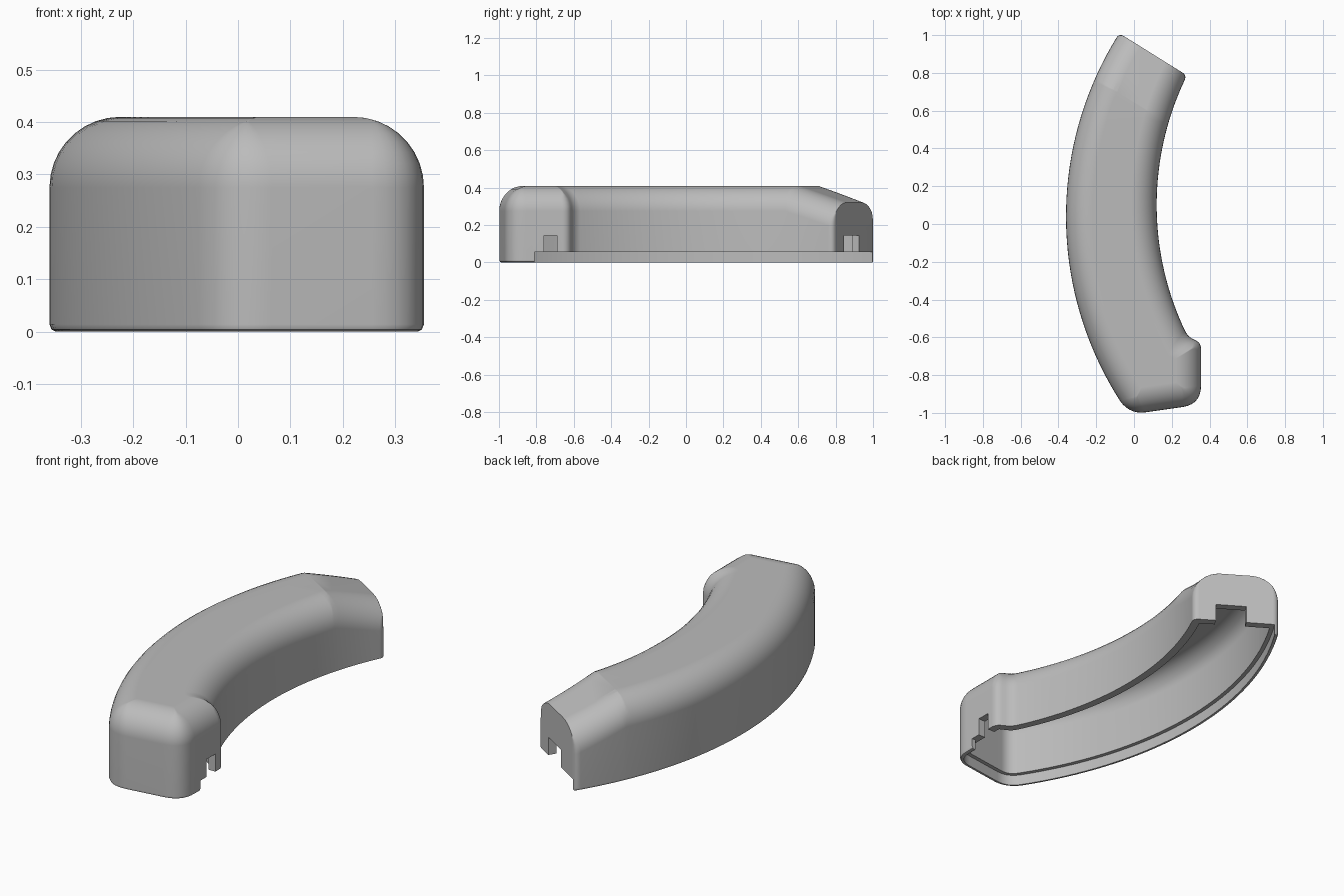
import bpy, bmesh, math
from mathutils import Vector

cube = bpy.data.objects.get("Cube")
if cube:
    bpy.data.objects.remove(cube)

# Plan: sharp corners, rounding lengths, and the two arcs (centre, radius, inset sign)
CORNERS = [Vector(p) for p in ((-.03, -1.01), (.355, -.955), (.355, -.63),
                               (.275, -.59), (.283, .785), (-.078, 1.01))]
ROUND = [.09, .10, .045, .04, .03, .03]
CONCAVE = 3
FRONT, SIDE, BACK, INNER, END, OUTER = range(6)
ARCS = {INNER: (Vector((1.67, .1)), 1.55, 1), OUTER: (Vector((1.45, .04)), 1.81, -1)}
END_DIR = (CORNERS[5] - CORNERS[4]).normalized()
END_NORMAL = Vector((END_DIR.y, -END_DIR.x))
SLOPE_START, SLOPE = .545, .33
TOP, FILLET, WALL, RIM = .41, .135, .04, .02


def offset_line(i, d):
    a, b = CORNERS[i], CORNERS[(i + 1) % 6]
    u = (b - a).normalized()
    return a + Vector((-u.y, u.x)) * d, u


def meet(i, j, ds):
    """Corner where the inset edges i and j cross."""
    if i in ARCS:
        i, j = j, i
    p, u = offset_line(i, ds[i])
    if j in ARCS:
        c, r, sign = ARCS[j]
        r += sign * ds[j]
        w = p - c
        k = w.dot(u)
        root = math.sqrt(k * k - w.length_squared + r * r)
        base = CORNERS[max(i, j) if {i, j} != {FRONT, OUTER} else 0]
        return min((p + u * (-k + s * root) for s in (-1, 1)),
                   key=lambda q: (q - base).length)
    q, v = offset_line(j, ds[j])
    return p + u * ((q - p).cross(v) / u.cross(v))


def outline(ds, arc_steps=36, corner_steps=7):
    """Closed plan curve, each edge inset by its own distance."""
    pts = [meet((i - 1) % 6, i, ds) for i in range(6)]
    trim = []
    for i in range(6):
        near = min((pts[i] - pts[i - 1]).length, (pts[i] - pts[(i + 1) % 6]).length)
        t = ROUND[i] if i == CONCAVE else ROUND[i] - max(0, ds[i], ds[i - 1])
        trim.append(min(max(t, .003), .4 * near))

    def edge_points(i):
        a, b = pts[i], pts[(i + 1) % 6]
        ta, tb = trim[i], trim[(i + 1) % 6]
        if i not in ARCS:
            u = (b - a).normalized()
            return [a + u * ta, b - u * tb]
        c, r, sign = ARCS[i]
        r += sign * ds[i]
        f0, f1 = (math.atan2(p.y - c.y, c.x - p.x) for p in (a, b))
        f0 += sign * ta / r
        f1 -= sign * tb / r
        fs = [f0 + (f1 - f0) * k / arc_steps for k in range(arc_steps + 1)]
        return [Vector((c.x - r * math.cos(f), c.y + r * math.sin(f))) for f in fs]

    edges = [edge_points(i) for i in range(6)]
    ring = []
    for i in range(6):
        a, b = edges[i - 1][-1], edges[i][0]
        for k in range(corner_steps + 1):
            t = k / corner_steps
            ring.append(a * (1 - t) ** 2 + pts[i] * (2 * t * (1 - t)) + b * t * t)
        ring += edges[i][1:-1]
    return ring


def make_object(name, bm):
    bmesh.ops.recalc_face_normals(bm, faces=bm.faces)
    mesh = bpy.data.meshes.new(name)
    bm.to_mesh(mesh)
    bm.free()
    obj = bpy.data.objects.new(name, mesh)
    bpy.context.collection.objects.link(obj)
    return obj


def loft(name, levels, sloped=True):
    """Solid through outlines at (height, insets); the back end of the top slopes down."""
    bm = bmesh.new()
    rings = [[bm.verts.new((p.x, p.y, z)) for p in outline(ds)] for z, ds in levels]
    n = len(rings[0])
    for lo, hi in zip(rings, rings[1:]):
        for k in range(n):
            bm.faces.new((lo[k], lo[(k + 1) % n], hi[(k + 1) % n], hi[k]))
    bm.faces.new(rings[0][::-1])
    bm.faces.new(rings[-1])
    if sloped:
        normal = END_NORMAL.to_3d()
        bmesh.ops.bisect_plane(bm, geom=bm.verts[:] + bm.edges[:] + bm.faces[:],
                               plane_co=normal * SLOPE_START, plane_no=normal, dist=1e-5)
        for v in bm.verts:
            if v.co.z > .2:
                v.co.z -= SLOPE * max(0, v.co.dot(normal) - SLOPE_START)
    return make_object(name, bm)


def insets(d, end=None):
    ds = [d] * 6
    if end is not None:
        ds[END] = end
    return ds


def fillet_levels(top, radius, base, end, steps=9):
    levels = []
    for k in range(steps + 1):
        a = math.pi / 2 * k / steps
        levels.append((top - radius * (1 - math.sin(a)),
                       insets(base + radius * (1 - math.cos(a)), end)))
    return levels


def box(name, centre, size, angle=0):
    bm = bmesh.new()
    bmesh.ops.create_cube(bm, size=1)
    for v in bm.verts:
        v.co = Vector(v.co[k] * size[k] for k in range(3))
    obj = make_object(name, bm)
    obj.location = centre
    obj.rotation_euler.z = angle
    return obj


# Outer body with a softened bottom edge and a large top fillet
cover = loft("cover_shell", [(0, insets(.012, 0)), (.004, insets(.004, 0)), (.014, insets(0))]
             + fillet_levels(TOP, FILLET, 0, 0))

# Hollow inside
cavity = loft("cavity_cutter", [(-.1, insets(WALL))]
              + fillet_levels(TOP - WALL, FILLET - WALL, WALL, WALL))

# Thin rim on the outer wall; inner wall and end wall stop higher up
rim_insets = insets(RIM)
rim_insets[BACK] = rim_insets[INNER] = rim_insets[END] = -.05
rim = loft("rim_cutter", [(-.1, rim_insets), (.055, rim_insets)], sloped=False)
step = box("side_step_cutter", (.35, -.7, -.02), (.2, .22, .15))

# Cable notches in the side wall and the end wall
side_notch = box("side_notch_cutter", (.35, -.725, .045), (.2, .07, .2))
end_notch = box("end_notch_cutter", (.118, .879, .045), (.15, .16, .2),
                math.atan2(-END_DIR.y, -END_DIR.x))

bpy.ops.object.select_all(action="DESELECT")
bpy.context.view_layer.objects.active = cover
cover.select_set(True)
for cutter in (cavity, rim, step, side_notch, end_notch):
    cutter.hide_render = True
    mod = cover.modifiers.new(cutter.name, "BOOLEAN")
    mod.operation = "DIFFERENCE"
    mod.solver = "EXACT"
    mod.object = cutter
    bpy.ops.object.modifier_apply(modifier=mod.name)
    bpy.data.objects.remove(cutter)

# Finish
grey = bpy.data.materials.new("light_grey_plastic")
grey.use_nodes = True
colour = (.5, .5, .5, 1)
grey.diffuse_color = colour
grey.node_tree.nodes["Principled BSDF"].inputs["Base Color"].default_value = colour
cover.data.materials.clear()
cover.data.materials.append(grey)
bpy.ops.object.shade_smooth_by_angle(angle=math.radians(30))
weighted = cover.modifiers.new("even_shading", "WEIGHTED_NORMAL")
weighted.keep_sharp = True
